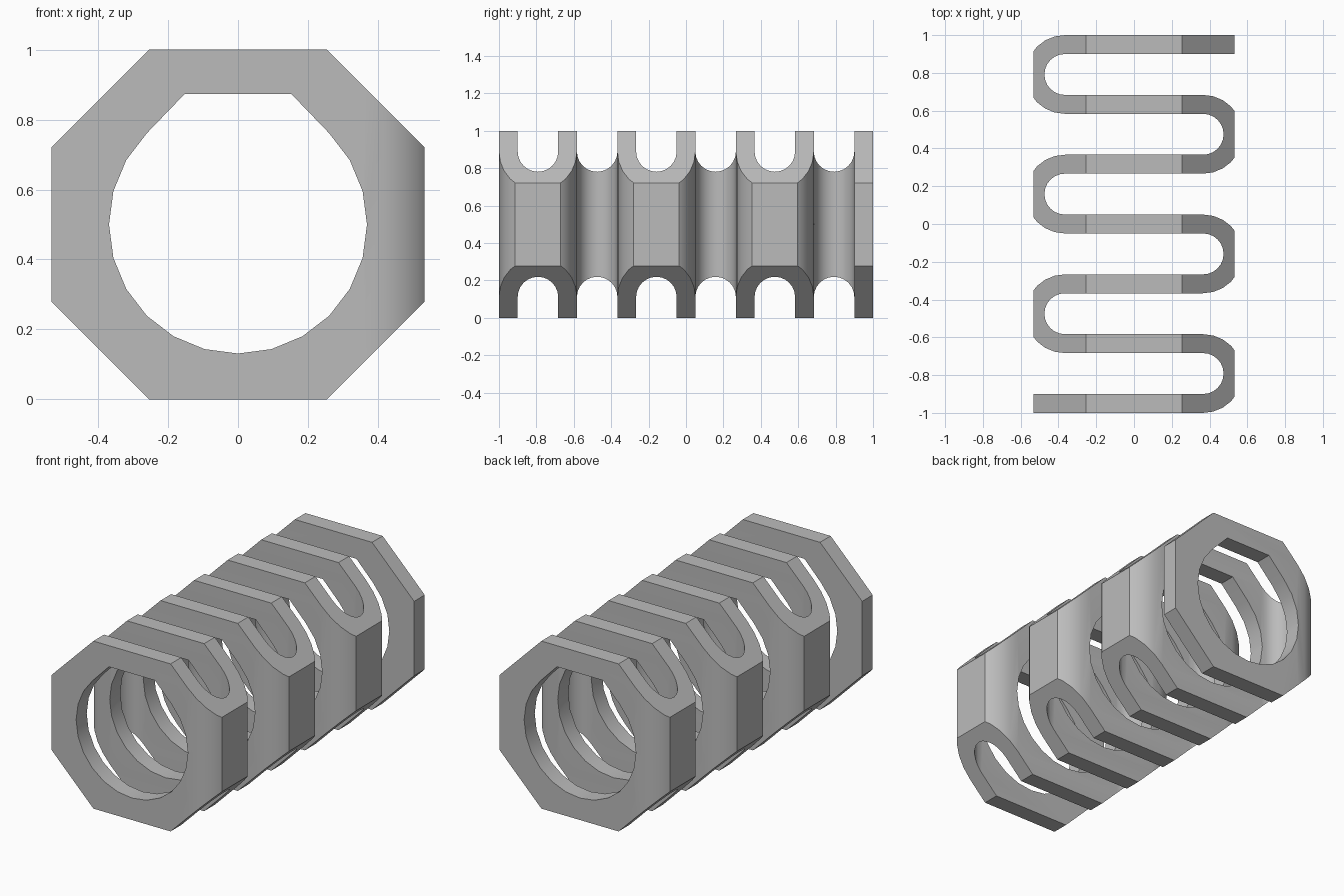
import bpy, bmesh, math

cube = bpy.data.objects.get("Cube")
if cube:
    bpy.data.objects.remove(cube, do_unlink=True)

BARS = 7
THICK = 0.1
PITCH = (2 - THICK) / (BARS - 1)
BEND_X = 0.366
STEPS = 12


def prism(name, outline, direction):
    """Extrude a closed 3D outline along a direction."""
    bm = bmesh.new()
    face = bm.faces.new([bm.verts.new(p) for p in outline])
    moved = bmesh.ops.extrude_face_region(bm, geom=[face])["geom"]
    bmesh.ops.translate(bm, vec=direction,
                        verts=[g for g in moved if isinstance(g, bmesh.types.BMVert)])
    bmesh.ops.recalc_face_normals(bm, faces=bm.faces)
    mesh = bpy.data.meshes.new(name)
    bm.to_mesh(mesh)
    bm.free()
    obj = bpy.data.objects.new(name, mesh)
    bpy.context.collection.objects.link(obj)
    return obj


def cut(target, cutter, operation):
    """Apply a boolean and discard the cutter."""
    cutter.hide_render = True
    mod = target.modifiers.new(operation, 'BOOLEAN')
    mod.operation = operation
    mod.solver = 'EXACT'
    mod.object = cutter
    bpy.context.view_layer.objects.active = target
    bpy.ops.object.modifier_apply(modifier=mod.name)
    bpy.data.objects.remove(cutter, do_unlink=True)


def serpentine_edge(offset):
    """One edge of the winding strip, offset sideways from its centre line."""
    y = -1 + THICK / 2
    pts = [(-0.7, y + offset, -0.1)]
    for i in range(BARS - 1):
        side = 1 if i % 2 == 0 else -1
        radius = PITCH / 2 - side * offset
        for k in range(STEPS + 1):
            a = math.pi * (k / STEPS - 0.5)
            pts.append((side * (BEND_X + radius * math.cos(a)),
                        y + PITCH * (i + 0.5) + radius * math.sin(a), -0.1))
    end_y = 1 - THICK / 2
    pts.append((0.7, end_y + offset, -0.1))
    return pts


# Winding strip: seven bars joined by alternating bends
strip = serpentine_edge(THICK / 2) + serpentine_edge(-THICK / 2)[::-1]
spring = prism("serpentine_spring", strip, (0, 0, 1.2))

# Octagonal outer envelope
half = [(0.255, 0), (0.533, 0.278), (0.533, 0.722), (0.255, 1)]
octagon = half + [(-x, z) for x, z in reversed(half)]
cut(spring, prism("envelope", [(x, -1.2, z) for x, z in octagon], (0, 2.4, 0)), 'INTERSECT')

# Round bore with a flat-topped teardrop roof
bore = [(0.369 * math.cos(math.radians(a)), 0.5 + 0.369 * math.sin(math.radians(a)))
        for a in range(-225, 46, 15)]
bore += [(0.152, 0.874), (-0.152, 0.874)]
cut(spring, prism("bore", [(x, -1.2, z) for x, z in bore], (0, 2.4, 0)), 'DIFFERENCE')

# Plain grey finish
mat = bpy.data.materials.new("plain grey")
mat.use_nodes = True
grey = (0.5, 0.5, 0.5, 1)
mat.diffuse_color = grey
mat.node_tree.nodes["Principled BSDF"].inputs["Base Color"].default_value = grey
spring.data.materials.clear()
spring.data.materials.append(mat)
for poly in spring.data.polygons:
    poly.material_index = 0

bpy.ops.object.select_all(action='DESELECT')
spring.select_set(True)
bpy.context.view_layer.objects.active = spring
bpy.ops.object.shade_smooth_by_angle(angle=math.radians(30))
